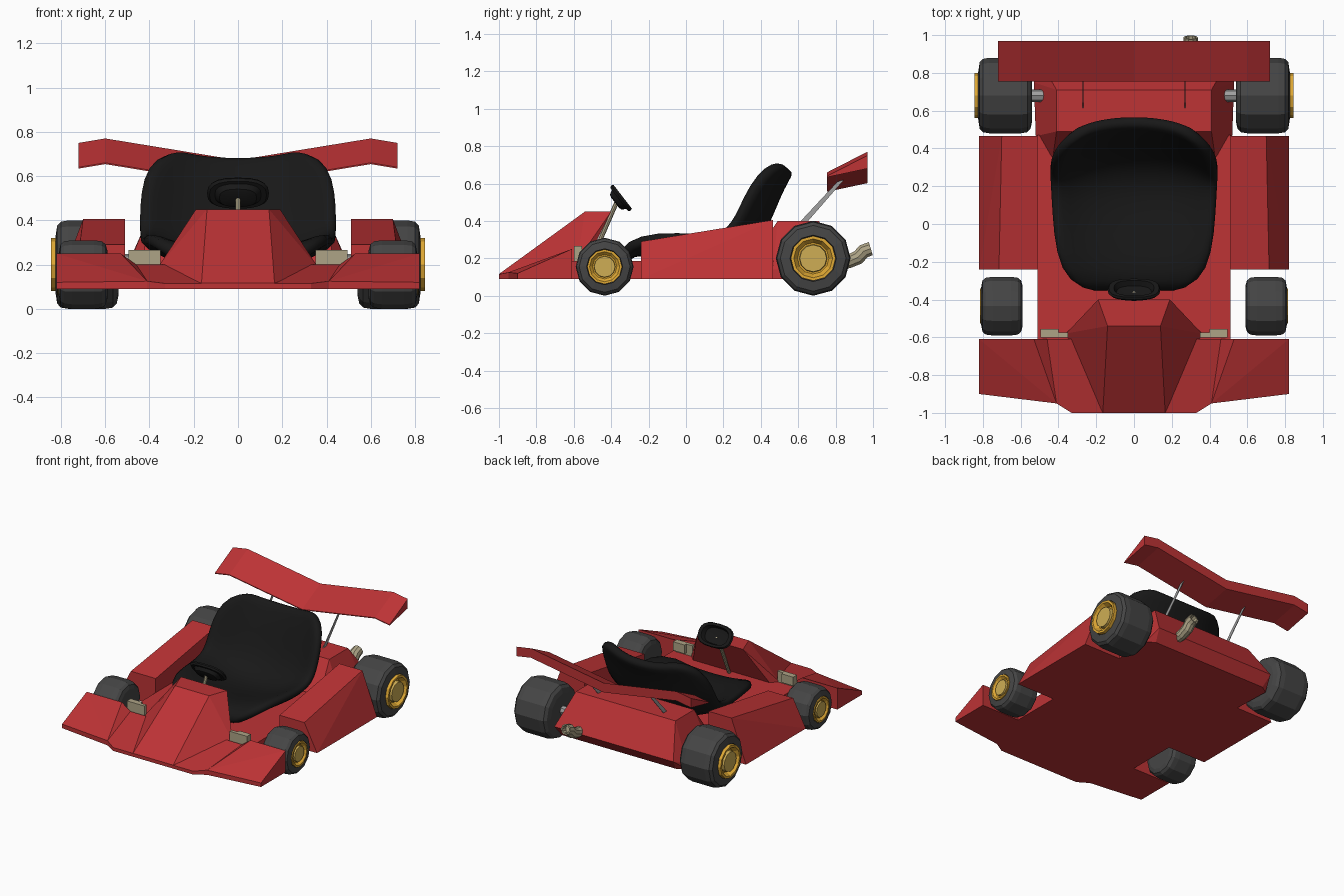
import bpy, bmesh, math
from mathutils import Vector

if "Cube" in bpy.data.objects:
    bpy.data.objects.remove(bpy.data.objects["Cube"])

def mat(name, c):
    m = bpy.data.materials.new(name)
    m.diffuse_color = (*c, 1)
    m.use_nodes = True
    m.node_tree.nodes["Principled BSDF"].inputs["Base Color"].default_value = m.diffuse_color
    return m

RED = mat("red_paint", (0.51, 0.033, 0.036))
BLACK = mat("black_padding", (0.009, 0.009, 0.009))
RUBBER = mat("rubber", (0.06, 0.06, 0.06))
GOLD = mat("gold_rim", (0.75, 0.40, 0.035))
HUB = mat("hub", (0.62, 0.42, 0.09))
METAL = mat("dull_metal", (0.42, 0.37, 0.24))
GREY = mat("grey_metal", (0.35, 0.35, 0.35))

def finish(bm, name, m, mirror=False, smooth=False, recalc=True):
    if recalc:
        bmesh.ops.recalc_face_normals(bm, faces=bm.faces)
    me = bpy.data.meshes.new(name)
    bm.to_mesh(me)
    bm.free()
    ob = bpy.data.objects.new(name, me)
    bpy.context.collection.objects.link(ob)
    me.materials.append(m)
    for p in me.polygons:
        p.use_smooth = smooth
    if mirror:
        ob.modifiers.new("mirror", 'MIRROR').use_mirror_merge = False
    return ob

def hull(name, pts, m, both=False, mirror=False):
    """Faceted solid around points; both=True adds the points' x mirror images."""
    bm = bmesh.new()
    for x, y, z in pts:
        bm.verts.new((x, y, z))
        if both and x > 0:
            bm.verts.new((-x, y, z))
    bmesh.ops.convex_hull(bm, input=bm.verts[:])
    loose = [v for v in bm.verts if not v.link_faces]
    bmesh.ops.delete(bm, geom=loose, context='VERTS')
    bmesh.ops.dissolve_limit(bm, angle_limit=0.08, verts=bm.verts[:], edges=bm.edges[:])
    return finish(bm, name, m, mirror)

def box(name, x, y, z, m, mirror=False):
    return hull(name, [(a, b, c) for a in x for b in y for c in z], m, mirror=mirror)

def skin(bm, loops):
    """Bridge closed vertex loops in order and cap both ends."""
    for a, b in zip(loops, loops[1:]):
        for k in range(len(a)):
            j = (k + 1) % len(a)
            bm.faces.new((a[k], a[j], b[j], b[k]))
    bm.faces.new(loops[0])
    bm.faces.new(loops[-1])

def sweep(name, rings, m, n=12, mirror=False, smooth=False):
    """Skin circles (centre, axis, radius) into one closed tube."""
    bm = bmesh.new()
    loops = []
    for c, ax, r in rings:
        q = Vector(ax).to_track_quat('Z', 'Y')
        loops.append([bm.verts.new(Vector(c) + q @ Vector((r * math.cos(k * math.tau / n), r * math.sin(k * math.tau / n), 0)))
                      for k in range(n)])
    skin(bm, loops)
    return finish(bm, name, m, mirror, smooth)

def lathe(name, prof, y, z, m):
    return sweep(name, [((x, y, z), (1, 0, 0), r) for r, x in prof], m, mirror=True)

def rod(name, a, b, r, m, n=8, mirror=False):
    d = Vector(b) - Vector(a)
    return sweep(name, [(a, d, r), (b, d, r)], m, n, mirror)

# Floor and side pods
box("floor_pan", (-0.51, 0.51), (-0.61, 0.47), (0.09, 0.185), RED)
hull("side_pod", [(0.51, -0.24, 0.09), (0.82, -0.24, 0.09), (0.51, 0.465, 0.09), (0.82, 0.465, 0.09),
                  (0.51, -0.24, 0.29), (0.715, -0.24, 0.29), (0.51, 0.465, 0.405), (0.70, 0.465, 0.405)],
     RED, mirror=True)

# Nose: base, low front wings and the raised cowl
hull("nose_base", [(0.33, -1, 0.09), (0.41, -0.95, 0.09), (0.46, -0.61, 0.09), (0.33, -1, 0.115),
                   (0.41, -0.95, 0.125), (0.46, -0.61, 0.20)], RED, both=True)
hull("front_wing", [(0.41, -0.95, 0.09), (0.82, -0.90, 0.09), (0.82, -0.61, 0.09), (0.46, -0.61, 0.09),
                    (0.41, -0.95, 0.125), (0.82, -0.90, 0.12), (0.82, -0.61, 0.25),
                    (0.53, -0.61, 0.25), (0.46, -0.61, 0.20)], RED, mirror=True)
hull("nose_cowl", [(0.165, -1, 0.09), (0.165, -1, 0.116), (0.14, -0.54, 0.45), (0.19, -0.40, 0.45),
                   (0.36, -0.58, 0.19), (0.36, -0.58, 0.09)], RED, both=True)

# Rear engine cover
hull("engine_cover", [(0.41, 0.49, 0.40), (0.41, 0.71, 0.40), (0.43, 0.35, 0.19), (0.43, 0.35, 0.09),
                      (0.52, 0.465, 0.14), (0.52, 0.465, 0.09), (0.53, 0.75, 0.13), (0.53, 0.75, 0.09),
                      (0.49, 0.85, 0.17), (0.47, 0.79, 0.09)], RED, both=True)

# Rear wing: wedge section carried through five stations
bm = bmesh.new()
skin(bm, [[bm.verts.new((x, y, z + h)) for y, h in ((0.755, 0), (0.97, 0.11), (0.97, 0.04), (0.755, -0.006))]
          for x, z in ((-0.72, 0.64), (-0.60, 0.66), (0, 0.562), (0.60, 0.66), (0.72, 0.64))])
finish(bm, "rear_wing", RED)
hull("wing_strut", [(x, y, z) for x in (0.268, 0.272) for y, z in
                    ((0.60, 0.385), (0.64, 0.385), (0.81, 0.61), (0.845, 0.62))], GREY, mirror=True)

# Wheels: tyre, rim and hub for each axle
for tag, y, r, x0, x1 in (("front", -0.435, 0.155, 0.59, 0.81), ("rear", 0.68, 0.20, 0.54, 0.825)):
    lathe(tag + "_tyre", [(0.7 * r, x0), (0.88 * r, x0 + 0.008), (0.97 * r, x0 + 0.025), (r, x0 + 0.06),
                          (r, x1 - 0.06), (0.97 * r, x1 - 0.025), (0.88 * r, x1 - 0.008),
                          (0.62 * r, x1), (0.6 * r, x1 - 0.03)], y, r, RUBBER)
    e = 0.005 if tag == "front" else 0.02
    lathe(tag + "_rim", [(0.6 * r, x1 - 0.04), (0.6 * r, x1 + e), (0.52 * r, x1 + e),
                         (0.42 * r, x1 - 0.012)], y, r, GOLD)
    lathe(tag + "_hub", [(0.38 * r, x1 - 0.02), (0.36 * r, x1 + e - 0.004)], y, r, HUB)
rod("rear_axle", (0.40, 0.68, 0.215), (0.56, 0.68, 0.215), 0.033, GREY, mirror=True)
box("front_axle_block", (0.35, 0.495), (-0.60, -0.575), (0.18, 0.265), METAL, mirror=True)
box("front_axle_flange", (0.40, 0.495), (-0.58, -0.555), (0.20, 0.265), METAL, mirror=True)

# Bucket seat: (y, z, half width, side bolster height) along the centre line
st = [(-0.37, 0.20, 0.21, 0.00), (-0.315, 0.275, 0.34, 0.03), (-0.17, 0.275, 0.405, 0.085),
      (0.05, 0.225, 0.42, 0.12), (0.22, 0.225, 0.425, 0.14), (0.33, 0.30, 0.428, 0.14),
      (0.395, 0.42, 0.428, 0.14), (0.445, 0.55, 0.415, 0.13), (0.495, 0.65, 0.36, 0.10), (0.525, 0.695, 0.25, 0.05)]
bm = bmesh.new()
grid = []
for i, (y, z, w, o) in enumerate(st):
    p, q = st[max(i - 1, 0)], st[min(i + 1, len(st) - 1)]
    t = Vector((0, q[0] - p[0], q[1] - p[1])).normalized()
    nrm = Vector((0, -t.z, t.y))
    grid.append([bm.verts.new(Vector((w * u, y, z)) + nrm * o * abs(u) ** 2.3)
                 for u in [k / 5 for k in range(-5, 6)]])
for a, b in zip(grid, grid[1:]):
    for k in range(10):
        bm.faces.new((a[k], a[k + 1], b[k + 1], b[k]))
seat = finish(bm, "seat", BLACK, smooth=True, recalc=False)
s = seat.modifiers.new("thickness", 'SOLIDIFY')
s.thickness, s.offset = 0.065, -1
s = seat.modifiers.new("soft", 'SUBSURF')
s.levels = s.render_levels = 1

# Steering wheel: rounded oblong rim around a dished pad, and its column
axis = Vector((0, 0.79, 0.61))
side, up = Vector((1, 0, 0)), Vector((0, -0.61, 0.79))
mid = Vector((0, -0.348, 0.522))
N = 20
oval = [(math.copysign(abs(math.cos(a)) ** 0.75, math.cos(a)), math.copysign(abs(math.sin(a)) ** 0.75, math.sin(a)))
        for a in (k * math.tau / N for k in range(N))]
bm = bmesh.new()
skin(bm, [[bm.verts.new(mid + side * (0.14 * s * c) + up * (0.085 * s * d) + axis * h) for c, d in oval]
          for s, h in ((0.4, -0.04), (0.6, -0.035), (0.75, -0.012), (0.92, -0.012), (1, 0.0), (0.95, 0.012),
                       (0.76, 0.012), (0.66, -0.018), (0.5, -0.022))])
wheel = finish(bm, "steering_wheel", BLACK)
bpy.context.view_layer.objects.active = wheel
wheel.select_set(True)
bpy.ops.object.shade_smooth_by_angle(angle=math.radians(35))
rod("steering_column", mid - axis * 0.025, (0, -0.51, 0.18), 0.012, METAL)

# Exhaust elbow with a hollow end
sweep("exhaust_pipe", [((0.30, y, z), (0, 1, a), r) for y, z, a, r in
                       ((0.78, 0.17, 0, 0.036), (0.87, 0.183, 0.2, 0.038), (0.92, 0.205, 0.6, 0.04),
                        (0.95, 0.238, 0.7, 0.04), (0.988, 0.252, 0.3, 0.038), (0.988, 0.252, 0.3, 0.028),
                        (0.95, 0.242, 0.3, 0.026))], METAL, n=10)
